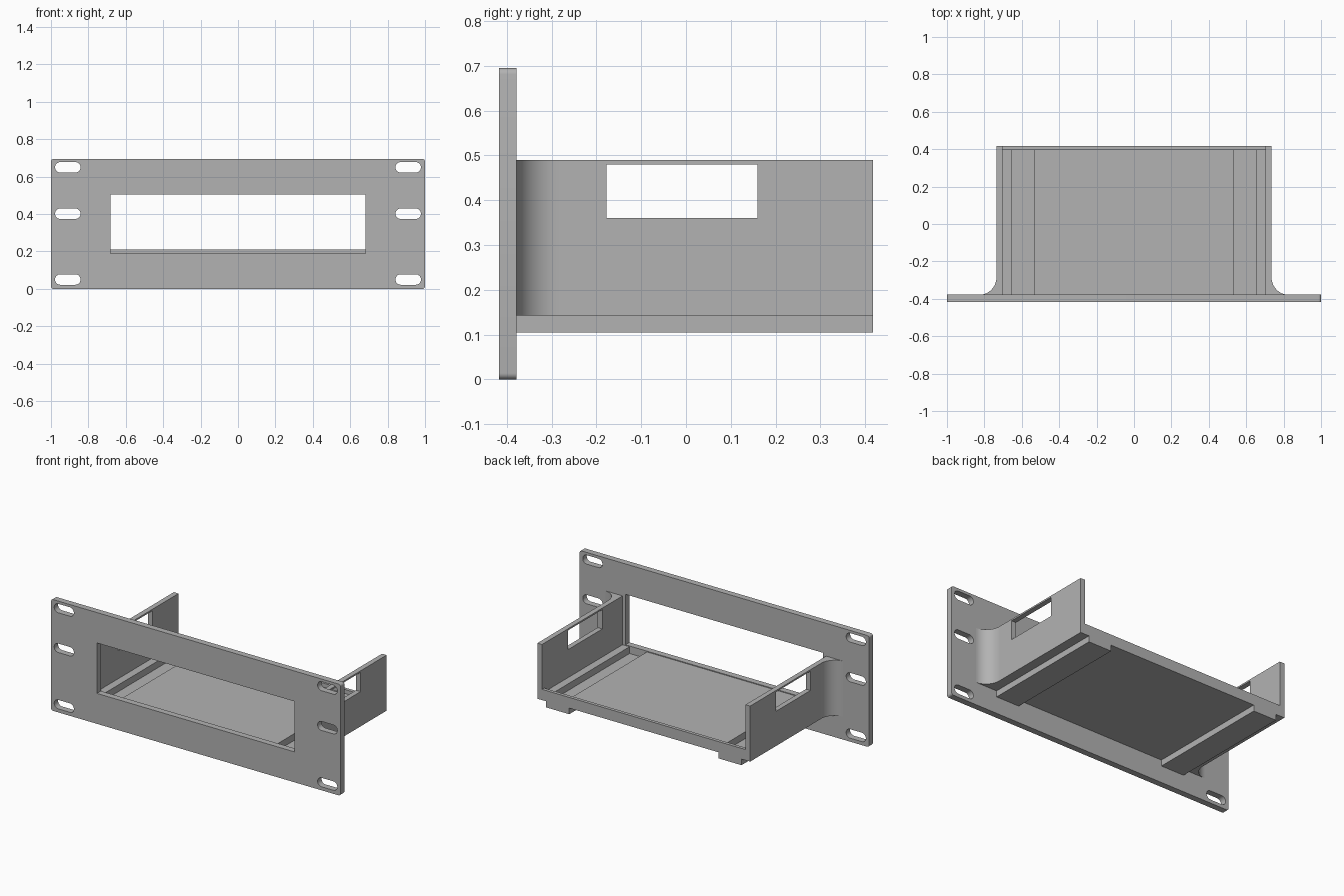
import bpy, bmesh
from math import sin, cos, pi

cube = bpy.data.objects.get("Cube")
if cube:
    bpy.data.objects.remove(cube, do_unlink=True)

grey = bpy.data.materials.new("plain_grey")
grey.use_nodes = True
colour = (0.45, 0.45, 0.45, 1)
grey.diffuse_color = colour
grey.node_tree.nodes["Principled BSDF"].inputs["Base Color"].default_value = colour


def place(axis, u, v, d):
    return {"X": (d, u, v), "Y": (u, d, v), "Z": (u, v, d)}[axis]


def prism(name, axis, loops, start, end):
    """Fill an outline, with holes from any further loops, and extrude it along an axis."""
    bm = bmesh.new()
    edges = []
    for loop in loops:
        verts = [bm.verts.new(place(axis, u, v, start)) for u, v in loop]
        edges += [bm.edges.new((a, b)) for a, b in zip(verts, verts[1:] + verts[:1])]
    bmesh.ops.triangle_fill(bm, edges=edges, use_beauty=True)
    extruded = bmesh.ops.extrude_face_region(bm, geom=bm.faces[:], use_keep_orig=True)
    moved = [g for g in extruded["geom"] if isinstance(g, bmesh.types.BMVert)]
    bmesh.ops.translate(bm, verts=moved, vec=place(axis, 0, 0, end - start))
    bmesh.ops.recalc_face_normals(bm, faces=bm.faces[:])
    mesh = bpy.data.meshes.new(name)
    bm.to_mesh(mesh)
    bm.free()
    mesh.materials.append(grey)
    obj = bpy.data.objects.new(name, mesh)
    bpy.context.collection.objects.link(obj)
    bpy.ops.object.select_all(action="DESELECT")
    obj.select_set(True)
    bpy.context.view_layer.objects.active = obj
    bpy.ops.object.shade_smooth_by_angle()
    return obj


def rect(u0, u1, v0, v1):
    return [(u0, v0), (u1, v0), (u1, v1), (u0, v1)]


def rounded(u0, u1, v0, v1, r, steps=8):
    centres = [(u1 - r, v1 - r), (u0 + r, v1 - r), (u0 + r, v0 + r), (u1 - r, v0 + r)]
    points = []
    for k, (cu, cv) in enumerate(centres):
        for i in range(steps + 1):
            a = (k + i / steps) * pi / 2
            points.append((cu + r * cos(a), cv + r * sin(a)))
    return points


# Main levels and positions
FRONT, PANEL_BACK, BACK = -0.417, -0.378, 0.417
OUTER, INNER = 0.735, 0.703
BASE, FLOOR, RAIL, WALL_TOP = 0.143, 0.185, 0.105, 0.49

# Front panel with its window and six mounting slots
loops = [rounded(-1, 1, 0, 0.695, 0.014, 5), rect(-0.683, 0.683, 0.19, 0.505)]
for x in (-0.91, 0.91):
    for z in (0.05, 0.402, 0.65):
        loops.append(rounded(x - 0.068, x + 0.068, z - 0.028, z + 0.028, 0.0275))
prism("front_panel", "Y", loops, FRONT, PANEL_BACK)

# Tray floor: grooves on top, rails underneath
half = [(0.515, BASE), (0.515, RAIL), (0.675, RAIL), (0.675, BASE), (INNER, BASE),
        (INNER, FLOOR), (0.655, FLOOR), (0.655, BASE), (0.535, BASE), (0.535, FLOOR)]
outline = half + [(-x, z) for x, z in reversed(half)]
prism("tray_floor", "Y", [outline], PANEL_BACK, BACK)

# Low lip along the back edge
prism("back_lip", "Y", [rect(-INNER, INNER, BASE, 0.21)], 0.396, BACK)

for side, name in ((1, "left"), (-1, "right")):
    # Side wall with its opening
    wall = [rect(PANEL_BACK, BACK, BASE, WALL_TOP), rect(-0.178, 0.16, 0.36, 0.48)]
    prism(name + "_wall", "X", wall, side * INNER, side * OUTER)

    # Curved brace between wall and panel
    rx, ry, n = 0.09, 0.095, 16
    brace = [(side * OUTER, PANEL_BACK)]
    for i in range(n + 1):
        a = i / n * pi / 2
        brace.append((side * (OUTER + rx * (1 - cos(a))), PANEL_BACK + ry * (1 - sin(a))))
    prism(name + "_brace", "Z", [brace], BASE, WALL_TOP)
